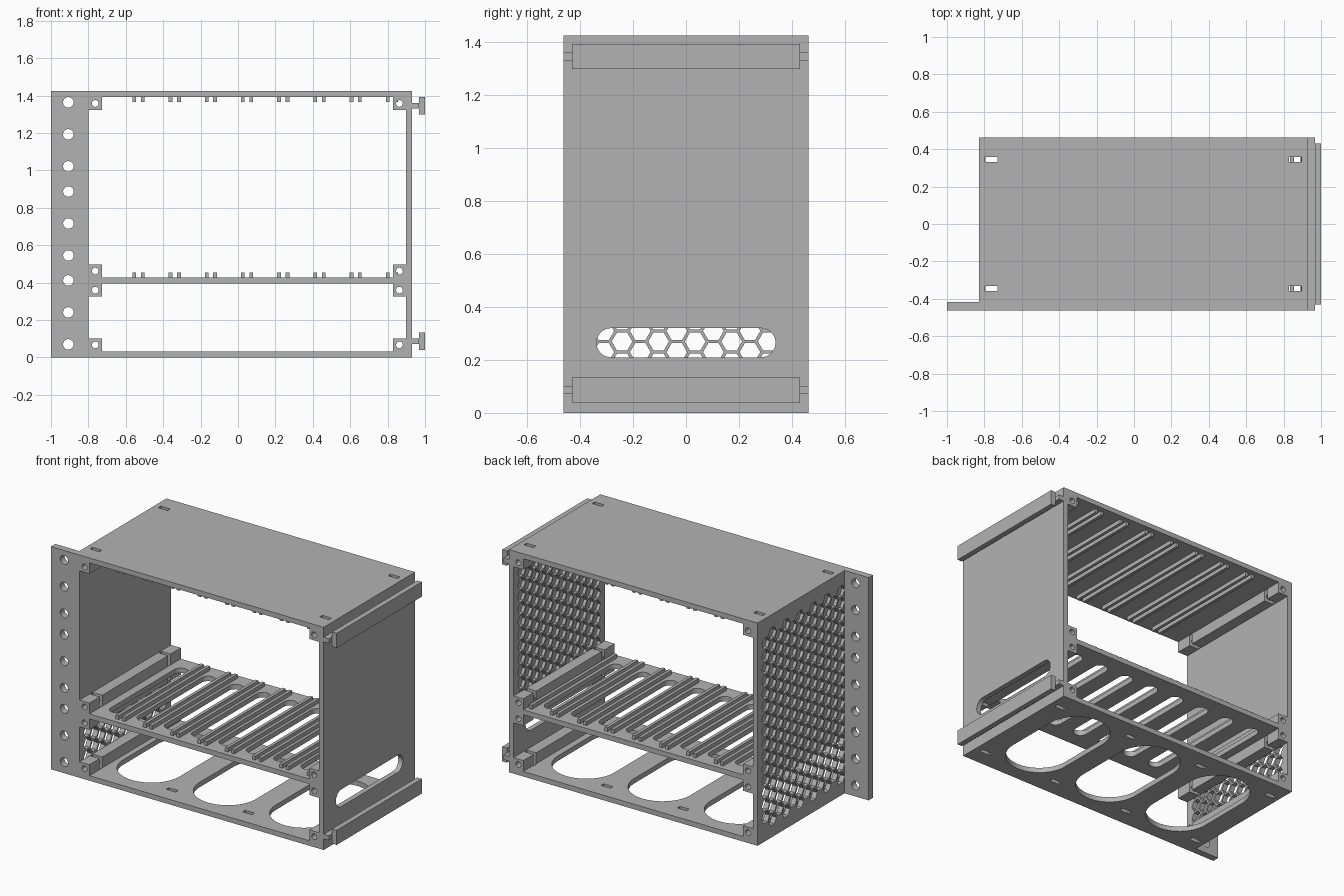
import bpy, bmesh, math
from mathutils import Vector

cube = bpy.data.objects.get("Cube")
if cube:
    bpy.data.objects.remove(cube, do_unlink=True)

grey = bpy.data.materials.new("light grey")
grey.use_nodes = True
grey.diffuse_color = (0.45, 0.45, 0.45, 1)
grey.node_tree.nodes["Principled BSDF"].inputs["Base Color"].default_value = (0.45, 0.45, 0.45, 1)


def make_object(name, bm):
    bmesh.ops.recalc_face_normals(bm, faces=bm.faces)
    mesh = bpy.data.meshes.new(name)
    bm.to_mesh(mesh)
    bm.free()
    mesh.materials.append(grey)
    obj = bpy.data.objects.new(name, mesh)
    bpy.context.collection.objects.link(obj)
    return obj


def prism(bm, points, axis, start, end):
    """Extrude a 2D outline along an axis, given in the order of the other two axes."""
    def place(p, h):
        v = list(p)
        v.insert(axis, h)
        return Vector(v)
    low = [bm.verts.new(place(p, start)) for p in points]
    high = [bm.verts.new(place(p, end)) for p in points]
    bm.faces.new(low)
    bm.faces.new(high)
    for i in range(len(points)):
        j = (i + 1) % len(points)
        bm.faces.new((low[i], low[j], high[j], high[i]))


def rect(u0, u1, v0, v1):
    return [(u0, v0), (u1, v0), (u1, v1), (u0, v1)]


def ngon(u, v, r, sides):
    return [(u + r * math.cos(math.tau * i / sides),
             v + r * math.sin(math.tau * i / sides)) for i in range(sides)]


def stadium(u, v, r, half_u, half_v, steps=48):
    pts = []
    for i in range(steps):
        a = math.tau * (i + 0.5) / steps
        c, s = math.cos(a), math.sin(a)
        pts.append((u + r * c + math.copysign(half_u, c),
                    v + r * s + math.copysign(half_v, s)))
    if half_u == 0 or half_v == 0:
        return pts
    return pts


def box(name, x0, x1, y0, y1, z0, z1):
    bm = bmesh.new()
    prism(bm, rect(x0, x1, y0, y1), 2, z0, z1)
    return make_object(name, bm)


def cut(obj, prisms):
    """Subtract a set of separate prisms from an object."""
    bm = bmesh.new()
    for p in prisms:
        prism(bm, *p)
    cutter = make_object("cutter", bm)
    cutter.hide_render = True
    mod = obj.modifiers.new("cut", 'BOOLEAN')
    mod.operation = 'DIFFERENCE'
    mod.solver = 'EXACT'
    mod.object = cutter
    bpy.context.view_layer.objects.active = obj
    bpy.ops.object.modifier_apply(modifier=mod.name)
    bpy.data.objects.remove(cutter, do_unlink=True)


LEFT, RIGHT, DEPTH, HEIGHT = -0.83, 0.93, 0.462, 1.425
WALL = 0.032
IN_L, IN_R = LEFT + WALL, RIGHT - WALL
SHELF0, SHELF1 = 0.395, 0.427
RAIL = 0.07
RAIL_X = (IN_L + RAIL / 2, IN_R - RAIL / 2)


def nut_slots(xs):
    return [(rect(x - 0.033, x + 0.033, y - 0.013, y + 0.013), 2, -0.1, HEIGHT + 0.1)
            for x in xs for y in (-0.345, 0.345)]


# Horizontal panels
top = box("top_panel", IN_L, IN_R, -DEPTH, DEPTH, HEIGHT - WALL, HEIGHT)
cut(top, nut_slots(RAIL_X))

pitch = 0.54
floor = box("floor_panel", IN_L, IN_R, -DEPTH, DEPTH, 0, WALL)
cut(floor, nut_slots([RAIL_X[0] + pitch * i for i in range(4)]))
cut(floor, [(stadium(RAIL_X[0] + pitch * (i + 0.5), 0, 0.2, 0, 0.17), 2, -0.1, 0.1)
            for i in range(3)])

guide_pitch = 0.1935
shelf = box("shelf", IN_L, IN_R, -DEPTH, DEPTH, SHELF0, SHELF1)
cut(shelf, nut_slots(RAIL_X))
cut(shelf, [(stadium(-0.63 + guide_pitch * i, 0, 0.045, 0, 0.32), 2, 0.3, 0.5)
            for i in range(8)])

# Card guides in pairs on the shelf and under the top
for label, z0, z1 in (("lower", SHELF1, SHELF1 + 0.026),
                      ("upper", HEIGHT - WALL - 0.026, HEIGHT - WALL)):
    for i in range(8):
        for side in (-1, 1):
            x = -0.532 + guide_pitch * i + side * 0.0225
            box(label + "_card_guide", x - 0.01, x + 0.01, -0.43, 0.43, z0, z1)


# Honeycomb outlines
def honeycomb(z_min, z_max, depth_range):
    cells = []
    step, row = 0.069, 0.0797
    for c in range(12):
        y = (c - 5.5) * step
        for r in range(18):
            z = 0.11 + r * row + (row / 2 if c % 2 else 0)
            if z_min < z < z_max:
                cells.append((ngon(y, z, 0.039, 6), 0, *depth_range(z)))
    return cells


# Side walls
left_wall = box("vented_side_wall", LEFT, IN_L, -DEPTH, DEPTH, 0, HEIGHT)
cut(left_wall, honeycomb(0.1, 1.34, lambda z: (LEFT - 0.05, IN_L + 0.05 if z < 0.36 else LEFT + 0.02)))

right_wall = box("railed_side_wall", IN_R, RIGHT, -DEPTH, DEPTH, 0, HEIGHT)
cut(right_wall, honeycomb(0.46, 1.34, lambda z: (IN_R - 0.05, IN_R + 0.02)))
cut(right_wall, [(stadium(0, 0.265, 0.055, 0.283, 0), 0, IN_R - 0.1, RIGHT + 0.1)])

# Mounting ear with bolt holes
ear = box("mounting_ear", -1, LEFT, -DEPTH, -0.418, 0, HEIGHT)
holes = [base + offset for base in (0.07, 0.545, 1.022) for offset in (-0.0, 0.171, 0.342)]
cut(ear, [(ngon(-0.907, z, 0.028, 32), 1, -0.6, -0.3) for z in holes])

# Corner rails with bores and nut slots
for x in RAIL_X:
    for z0 in (WALL, SHELF0 - RAIL, SHELF1, HEIGHT - WALL - RAIL):
        h = RAIL / 2
        rail = box("corner_rail", x - h, x + h, -DEPTH, DEPTH, z0, z0 + RAIL)
        cut(rail, [(ngon(x, z0 + h, 0.018, 24), 1, -0.6, 0.6)])
        inner = 1 if x < 0 else -1
        xs = sorted((x - inner * 0.03, x + inner * 0.06))
        cut(rail, [(rect(*xs, y - 0.013, y + 0.013), 2, z0 - 0.1, z0 + RAIL + 0.1)
                   for y in (-0.345, 0.345)])

# Outer T-shaped slide rails
for z in (0.086, 1.346):
    box("slide_stem", RIGHT, 0.967, -DEPTH, DEPTH, z - 0.015, z + 0.015)
    box("slide_head", 0.967, 1.0, -0.43, 0.43, z - 0.047, z + 0.047)
